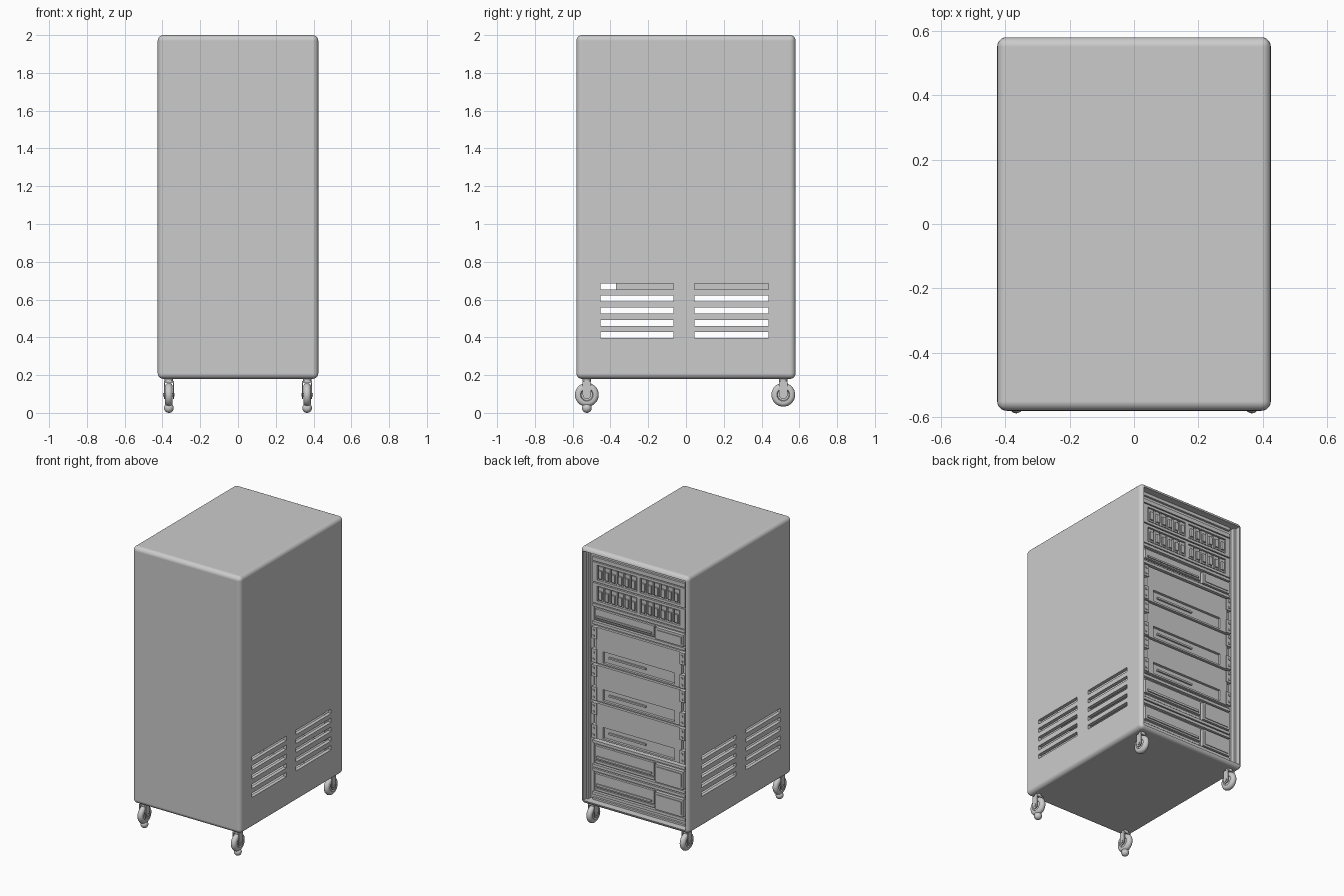
import bpy, bmesh, math
from mathutils import Matrix, Vector

if "Cube" in bpy.data.objects:
    bpy.data.objects.remove(bpy.data.objects["Cube"])


def finish(name, bm, smooth=False):
    bmesh.ops.recalc_face_normals(bm, faces=bm.faces)
    me = bpy.data.meshes.new(name)
    bm.to_mesh(me)
    bm.free()
    ob = bpy.data.objects.new(name, me)
    bpy.context.collection.objects.link(ob)
    if smooth:
        bpy.ops.object.select_all(action='DESELECT')
        ob.select_set(True)
        bpy.context.view_layer.objects.active = ob
        bpy.ops.object.shade_smooth_by_angle(angle=math.radians(35))
    return ob


def add_box(bm, x0, x1, y0, y1, z0, z1):
    size = Matrix.Diagonal((x1 - x0, y1 - y0, z1 - z0, 1))
    mid = Matrix.Translation(((x0 + x1) / 2, (y0 + y1) / 2, (z0 + z1) / 2))
    bmesh.ops.create_cube(bm, size=1, matrix=mid @ size)


def boxes(name, dims, bevel=0, segments=4, smooth=False):
    bm = bmesh.new()
    for d in dims:
        add_box(bm, *d)
    if bevel:
        bmesh.ops.bevel(bm, geom=bm.edges[:], offset=bevel, segments=segments,
                        profile=0.5, affect='EDGES')
    return finish(name, bm, smooth)


def cut(ob, cutter):
    mod = ob.modifiers.new("cut", 'BOOLEAN')
    mod.operation, mod.solver, mod.object = 'DIFFERENCE', 'EXACT', cutter
    bpy.ops.object.select_all(action='DESELECT')
    bpy.context.view_layer.objects.active = ob
    ob.select_set(True)
    bpy.ops.object.modifier_apply(modifier=mod.name)
    bpy.data.objects.remove(cutter)


# Cabinet shell: rounded box, hollow, open at the back, vent slots in both sides
cabinet = boxes("cabinet", [(-.425, .425, -.58, .58, .18, 2)], .03, 5)
cut(cabinet, boxes("cavity_cutter", [(-.4, .4, -.555, .7, .205, 1.972)]))
slots = [(-.6, .6, y0, y1, z - .0155, z + .0155)
         for y0, y1 in ((-.452, -.066), (.045, .436))
         for z in (.669, .606, .542, .475, .412)]
cut(cabinet, boxes("slot_cutter", slots))
bpy.ops.object.shade_smooth_by_angle(angle=math.radians(35))
cabinet.modifiers.new("weighted", 'WEIGHTED_NORMAL').keep_sharp = True

# Rack posts beside the equipment, stepped
posts = []
for s in (-1, 1):
    for a, b, y in ((.362, .385, .515), (.385, .4, .545)):
        posts.append((min(s * a, s * b), max(s * a, s * b), .5, y, .205, 1.972))
boxes("rack_posts", posts)

F = .53       # equipment face plane
W = .362      # equipment half width


# Blank panels at top and bottom of the rack
boxes("blank_panels", [(-W, W, .47, F, 1.897, 1.925), (-W, W, .47, F - .015, 1.925, 1.95),
                       (-W, W, .47, F, 1.95, 1.972), (-W, W, .47, F, .205, .218),
                       (-W, W, .47, F - .015, .218, .235)])


# Drive shelves: recessed frame holding two groups of upright caddies
def drive_shelf(name, z0, z1):
    d = [(-W, W, -.37, F - .025, z0, z1),
         (-W, W, F - .03, F, z0, z0 + .018), (-W, W, F - .03, F, z1 - .018, z1),
         (.325, W, F - .03, F, z0, z1), (-W, -.325, F - .03, F, z0, z1),
         (-.012, .012, F - .03, F, z0, z1)]
    n, pitch = 6, .313 / 6
    for start in (-.325, .012):
        for i in range(n):
            x = start + i * pitch + .006
            w = pitch - .012
            d.append((x, x + w, F - .03, F - .004, z0 + .024, z1 - .024))
            # caddy handle
            d.append((x + .008, x + w - .008, F - .01, F + .008, z0 + .034, z1 - .05))
    boxes(name, d)


drive_shelf("drive_shelf_upper", 1.75, 1.89)
drive_shelf("drive_shelf_lower", 1.6, 1.742)


# Low units: wide bay on one side, square module on the other
def low_unit(name, z0, z1, back):
    h = z1 - z0
    d = [(-W, W, back, F - .02, z0, z1),
         (-W, W, F - .03, F, z1 - .02, z1), (-W, W, F - .03, F, z0, z0 + .02),
         (-.118, .345, F - .03, F - .004, z0 + h * .3, z1 - .036),
         (-.1, .33, F - .01, F + .004, z0 + h * .36, z0 + h * .44),
         (-.118, .345, F - .03, F - .01, z0 + .028, z0 + h * .24),
         (-.352, -.132, F - .03, F + .005, z0 + .028, z1 - .036),
         (-.338, -.146, F, F + .01, z0 + .042, z1 - .052)]
    boxes(name, d)


low_unit("low_unit_top", 1.448, 1.594, -.37)
low_unit("low_unit_middle", .435, .625, .45)
low_unit("low_unit_bottom", .24, .427, .45)


# Servers: deep body, recessed lower panel with a handle slot, ears with bolts
def server(name, z0, z1):
    p0, p1, x = z0 - .005 + .02, z0 + .095, .28
    d = [(-.335, .335, -.37, F - .018, z0, z1 - .003),
         (-.335, .335, F - .02, F, p1, z1 - .012),
         (-.335, .335, F - .02, F, z0 + .003, p0),
         (x, .335, F - .02, F, p0, p1), (-.335, -x, F - .02, F, p0, p1),
         (-.05, .24, F - .02, F - .006, p0 + .035, p0 + .047),
         (-W, W, .48, F - .022, z0, z1)]
    for s in (-1, 1):
        for e0, e1 in ((z0 + .005, z0 + .1), (z1 - .095, z1 - .012)):
            d.append((s * .345 - .0185, s * .345 + .0185, F - .02, F + .008, e0, e1))
            for t in (.25, .75):
                zc = e0 + (e1 - e0) * t
                d.append((s * .347 - .006, s * .347 + .006, F, F + .013, zc - .006, zc + .006))
    boxes(name, d)


for i in range(3):
    server(f"server_{i + 1}", .64 + i * .268, .64 + (i + 1) * .268)


# Casters: lathed wheel, fork cheeks, stem, and a round floor stop on the front pair
def lathe_x(bm, profile, centre, steps=32):
    verts = [bm.verts.new(Vector(centre) + Vector((x, 0, r))) for x, r in profile]
    edges = [bm.edges.new((verts[i], verts[i - 1])) for i in range(len(verts))]
    bmesh.ops.spin(bm, geom=verts + edges, cent=centre, axis=(1, 0, 0),
                   angle=math.tau, steps=steps, use_merge=True)
    bmesh.ops.remove_doubles(bm, verts=bm.verts[:], dist=1e-5)


def caster(label, x, y, stop):
    c = (x, y, .096)
    bm = bmesh.new()
    tyre = [(.02 * math.cos(a), .043 + .02 * math.sin(a))
            for a in (math.pi * i / 10 for i in range(11))]
    lathe_x(bm, tyre + [(-.02, .034), (-.011, .03), (-.011, .008), (.011, .008),
                        (.011, .03), (.02, .034)], c)
    finish(label + "_wheel", bm, True)

    bm = bmesh.new()
    r = .022
    outline = [(-r, .165), (r, .165)] + [
        (r * math.cos(a), .096 - r * math.sin(a)) for a in (math.pi * i / 10 for i in range(11))]
    for s in (-1, 1):
        f = bm.faces.new([bm.verts.new((x + s * .021, y + py, pz)) for py, pz in outline])
        ext = bmesh.ops.extrude_face_region(bm, geom=[f])["geom"]
        bmesh.ops.translate(bm, vec=(s * .005, 0, 0),
                            verts=[v for v in ext if isinstance(v, bmesh.types.BMVert)])
    add_box(bm, x - .026, x + .026, y - r, y + r, .159, .168)
    # axle and swivel stem
    bmesh.ops.create_cone(bm, cap_ends=True, segments=20, radius1=.01, radius2=.01, depth=.062,
                          matrix=Matrix.Translation(c) @ Matrix.Rotation(math.pi / 2, 4, 'Y'))
    bmesh.ops.create_cone(bm, cap_ends=True, segments=24, radius1=.022, radius2=.022, depth=.026,
                          matrix=Matrix.Translation((x, y, .175)))
    finish(label + "_fork", bm, True)

    if stop:
        bm = bmesh.new()
        bmesh.ops.create_uvsphere(bm, u_segments=20, v_segments=12, radius=.026,
                                  matrix=Matrix.Translation((x, y, .026)))
        finish(label + "_floor_stop", bm, True)


for side, sx in (("left", -1), ("right", 1)):
    caster(f"front_{side}_caster", sx * .366, -.525, True)
    caster(f"back_{side}_caster", sx * .366, .515, False)
